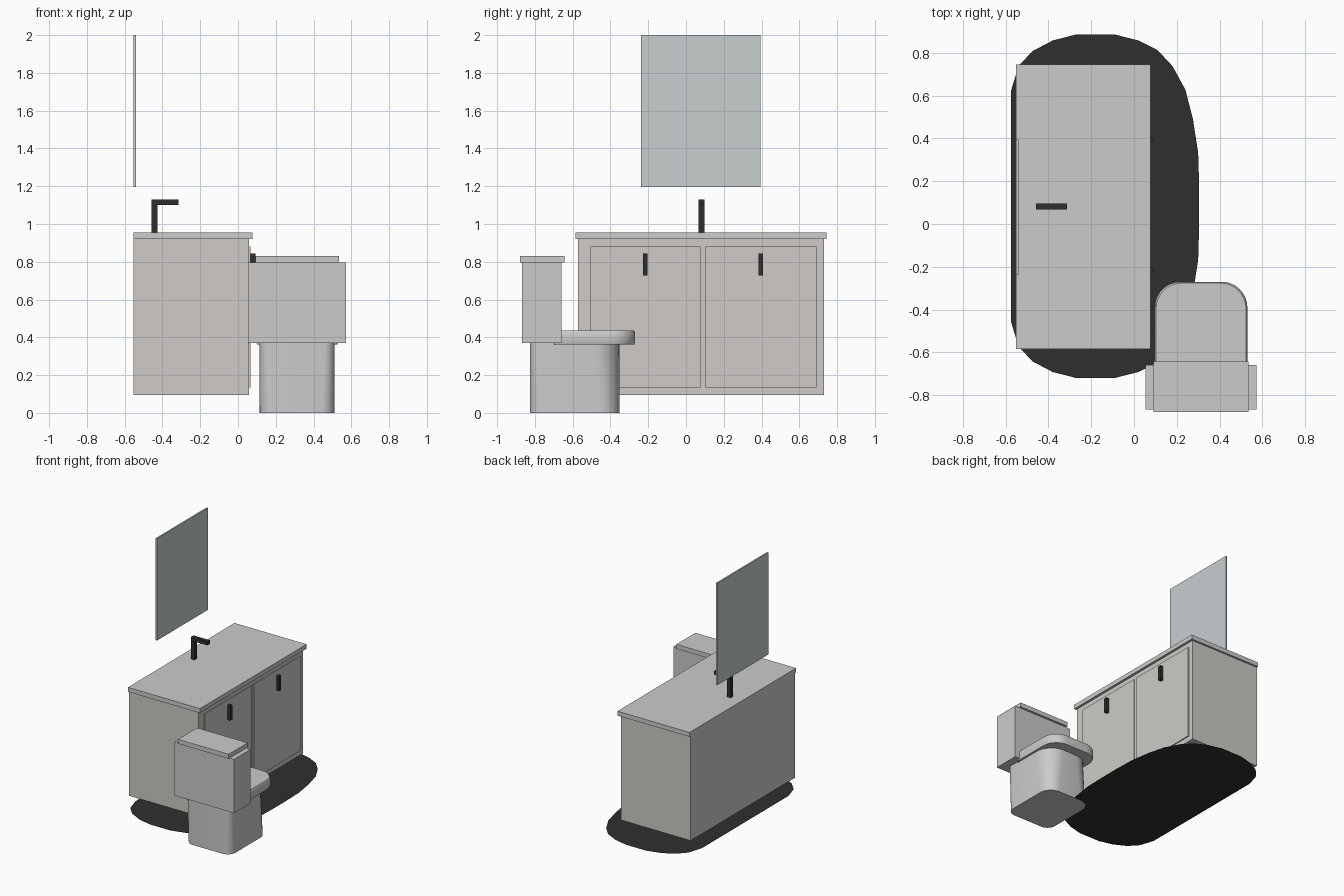
import bpy, bmesh, math

if "Cube" in bpy.data.objects:
    bpy.data.objects.remove(bpy.data.objects["Cube"])


def material(name, r, g, b):
    m = bpy.data.materials.new(name)
    m.diffuse_color = (r, g, b, 1)
    m.use_nodes = True
    m.node_tree.nodes["Principled BSDF"].inputs["Base Color"].default_value = m.diffuse_color
    return m


CREAM = material("cream_paint", 0.62, 0.60, 0.57)
BLACK = material("black_metal", 0.028, 0.028, 0.03)
DARK = material("dark_fabric", 0.028, 0.028, 0.027)
GLASS = material("mirror_glass", 0.58, 0.62, 0.63)


def finish(name, bm, mat=None):
    bmesh.ops.recalc_face_normals(bm, faces=bm.faces)
    mesh = bpy.data.meshes.new(name)
    bm.to_mesh(mesh)
    bm.free()
    ob = bpy.data.objects.new(name, mesh)
    bpy.context.collection.objects.link(ob)
    if mat:
        mesh.materials.append(mat)
    return ob


def box(name, x, y, z, mat=None):
    """Box from (min, max) ranges on each axis."""
    bm = bmesh.new()
    bmesh.ops.create_cube(bm, size=1)
    for v in bm.verts:
        v.co = [a + (b - a) * (c + 0.5) for (a, b), c in zip((x, y, z), v.co)]
    return finish(name, bm, mat)


def rounded_loft(name, x, sections):
    """Loft of rounded rectangles: (z, inset, back y, front y, back radius, front radius)."""
    bm = bmesh.new()
    rings = []
    for z, inset, back, front, rb, rf in sections:
        x0, x1 = x[0] + inset, x[1] - inset
        corners = [(x1 - rf, front - rf, rf, 0), (x0 + rf, front - rf, rf, 90),
                   (x0 + rb, back + rb, rb, 180), (x1 - rb, back + rb, rb, 270)]
        ring = []
        for cx, cy, r, start in corners:
            for i in range(9):
                a = math.radians(start + 90 * i / 8)
                ring.append(bm.verts.new((cx + r * math.cos(a), cy + r * math.sin(a), z)))
        rings.append(ring)
    n = len(rings[0])
    for lo, hi in zip(rings, rings[1:]):
        for i in range(n):
            j = (i + 1) % n
            bm.faces.new((lo[i], lo[j], hi[j], hi[i]))
    bm.faces.new(rings[0])
    bm.faces.new(rings[-1])
    ob = finish(name, bm)
    bpy.ops.object.select_all(action='DESELECT')
    bpy.context.view_layer.objects.active = ob
    ob.select_set(True)
    bpy.ops.object.shade_smooth_by_angle(angle=math.radians(40))
    return ob


# Vanity cabinet and countertop
box("cabinet", (-0.552, 0.058), (-0.573, 0.73), (0.095, 0.92), CREAM)
box("countertop", (-0.552, 0.077), (-0.585, 0.745), (0.92, 0.955))

# Doors with bar handles
for side, y0, y1, hy in (("left", -0.505, 0.077, -0.215), ("right", 0.103, 0.69, 0.395)):
    box(side + "_door", (0.055, 0.066), (y0, y1), (0.135, 0.88), CREAM)
    box(side + "_handle", (0.064, 0.092), (hy - 0.012, hy + 0.012), (0.727, 0.843), BLACK)

# Faucet
box("faucet_post", (-0.457, -0.427), (0.067, 0.097), (0.955, 1.13), BLACK)
box("faucet_spout", (-0.43, -0.314), (0.067, 0.097), (1.10, 1.13), BLACK)

# Wall mirror
box("mirror", (-0.552, -0.54), (-0.238, 0.395), (1.195, 2.0), GLASS)

# Flat rug: half outline mirrored across its middle line
MID = 0.083
half = [(0.305, 0.08), (0.30, 0.25), (0.275, 0.41), (0.24, 0.545), (0.18, 0.655), (0.11, 0.73),
        (0.02, 0.775), (-0.09, 0.803), (-0.27, 0.803), (-0.38, 0.775), (-0.475, 0.725),
        (-0.54, 0.655), (-0.575, 0.54)]
outline = half + [(px, -py) for px, py in reversed(half)]
bm = bmesh.new()
bm.faces.new([bm.verts.new((px, py + MID, 0.001)) for px, py in outline])
rug = finish("rug", bm, DARK)

# Toilet tank and lid
box("tank", (0.054, 0.573), (-0.867, -0.66), (0.37, 0.795))
box("tank_lid", (0.092, 0.535), (-0.88, -0.643), (0.795, 0.83))

# Toilet pedestal and seat
rounded_loft("pedestal", (0.115, 0.51), [
    (0.0, 0.0, -0.827, -0.352, 0.07, 0.10),
    (0.18, 0.0, -0.827, -0.352, 0.06, 0.12),
    (0.37, 0.0, -0.827, -0.352, 0.05, 0.14)])
rounded_loft("seat", (0.097, 0.53), [
    (0.362, 0.004, -0.70, -0.274, 0.02, 0.12),
    (0.372, 0.0, -0.70, -0.27, 0.02, 0.12),
    (0.425, 0.0, -0.70, -0.27, 0.02, 0.12),
    (0.437, 0.006, -0.70, -0.276, 0.02, 0.12)])
